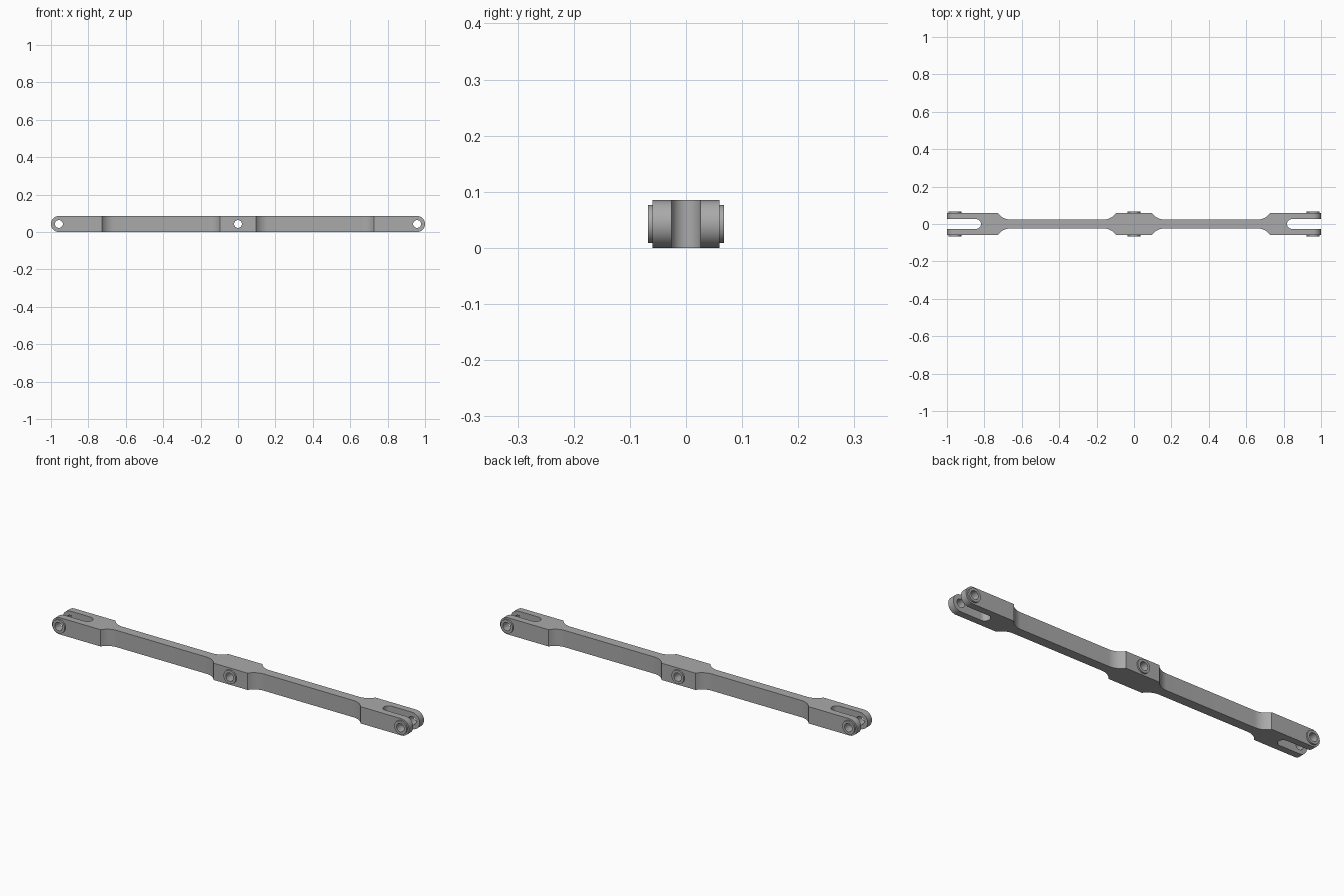
import bpy, bmesh, math
from mathutils import Matrix

cube = bpy.data.objects.get("Cube")
if cube:
    bpy.data.objects.remove(cube, do_unlink=True)

H = 0.085          # bar height
WIDE = 0.06        # half width of the blocks
THIN = 0.024       # half width of the arms
MID = H / 2
PIN = 1 - MID      # distance of the end pins from the centre

steel = bpy.data.materials.new("steel grey")
steel.use_nodes = True
steel.diffuse_color = (0.4, 0.4, 0.4, 1)
steel.node_tree.nodes["Principled BSDF"].inputs["Base Color"].default_value = (0.4, 0.4, 0.4, 1)


def to_object(name, bm):
    bmesh.ops.recalc_face_normals(bm, faces=bm.faces)
    mesh = bpy.data.meshes.new(name)
    bm.to_mesh(mesh)
    bm.free()
    mesh.materials.append(steel)
    obj = bpy.data.objects.new(name, mesh)
    bpy.context.collection.objects.link(obj)
    return obj


def prism(points, depth):
    """Extrude a list of 3D points along a depth vector."""
    bm = bmesh.new()
    face = bm.faces.new([bm.verts.new(p) for p in points])
    moved = bmesh.ops.extrude_face_region(bm, geom=[face])
    verts = [v for v in moved["geom"] if isinstance(v, bmesh.types.BMVert)]
    bmesh.ops.translate(bm, verts=verts, vec=depth)
    return bm


def y_cylinder(name, x, y, radius, length):
    bm = bmesh.new()
    bmesh.ops.create_cone(bm, cap_ends=True, segments=48, radius1=radius,
                          radius2=radius, depth=length)
    bm.transform(Matrix.Translation((x, y, MID)) @ Matrix.Rotation(math.pi / 2, 4, 'X'))
    return to_object(name, bm)


def combine(target, tool, operation):
    mod = target.modifiers.new(operation, 'BOOLEAN')
    mod.operation, mod.solver, mod.object = operation, 'EXACT', tool
    bpy.context.view_layer.objects.active = target
    bpy.ops.object.modifier_apply(modifier=mod.name)
    bpy.data.objects.remove(tool, do_unlink=True)


def fillet(corner, arm, steps=10):
    """Concave arc from a block corner down to the arm side."""
    run, rise = abs(arm - corner), WIDE - THIN
    r = (run ** 2 + rise ** 2) / (2 * rise)
    sign = 1 if corner > arm else -1
    top = math.asin(run / r)
    angles = [top * (1 - i / steps) for i in range(steps + 1)]
    return [(arm + sign * r * math.sin(a), THIN + r * (1 - math.cos(a))) for a in angles]


# Plan outline of the bar, mirrored in x and y
half = fillet(0.095, 0.163) + fillet(0.728, 0.662)[::-1] + [(1, WIDE)]
upper = [(-x, y) for x, y in reversed(half)] + half
outline = upper + [(x, -y) for x, y in reversed(upper)]
bm = prism([(x, y, 0) for x, y in outline], (0, 0, H))

# Softened long edges of the arms
arm_edges = [e for e in bm.edges
             if abs(e.verts[0].co.z - e.verts[1].co.z) < 1e-5
             and all(0.16 < abs(v.co.x) < 0.67 and abs(v.co.y) < THIN + 0.001 for v in e.verts)
             and abs(e.verts[0].co.x - e.verts[1].co.x) > 0.1]
bmesh.ops.bevel(bm, geom=arm_edges, offset=0.008, segments=3, profile=0.5, affect='EDGES')
link = to_object("link_bar", bm)

# Round the ends in side view
arc = [math.pi * (i / 24 - 0.5) for i in range(25)]
right = [(PIN + MID * math.cos(a), MID + MID * math.sin(a)) for a in arc]
stadium = right + [(-x, z) for x, z in reversed(right)]
combine(link, to_object("end_rounder", prism([(x, -0.1, z) for x, z in stadium], (0, 0.2, 0))),
        'INTERSECT')

# Fork slots with round inner ends
SLOT = 0.026
for s in (-1, 1):
    pts = [(0.818 + SLOT - SLOT * math.cos(a), SLOT * math.sin(a)) for a in arc]
    pts += [(1.1, SLOT), (1.1, -SLOT)]
    cutter = prism([(s * x, y, -0.1) for x, y in pts], (0, 0, 0.3))
    combine(link, to_object("slot_cutter", cutter), 'DIFFERENCE')

# Pin bosses on both sides, then the pin holes
for x in (-PIN, 0, PIN):
    for s in (-1, 1):
        combine(link, y_cylinder("boss", x, s * 0.058, 0.034, 0.02), 'UNION')
    combine(link, y_cylinder("hole_cutter", x, 0, 0.021, 0.3), 'DIFFERENCE')

for obj in bpy.context.selected_objects:
    obj.select_set(False)
link.select_set(True)
bpy.context.view_layer.objects.active = link
bpy.ops.object.shade_smooth_by_angle(angle=math.radians(30))
